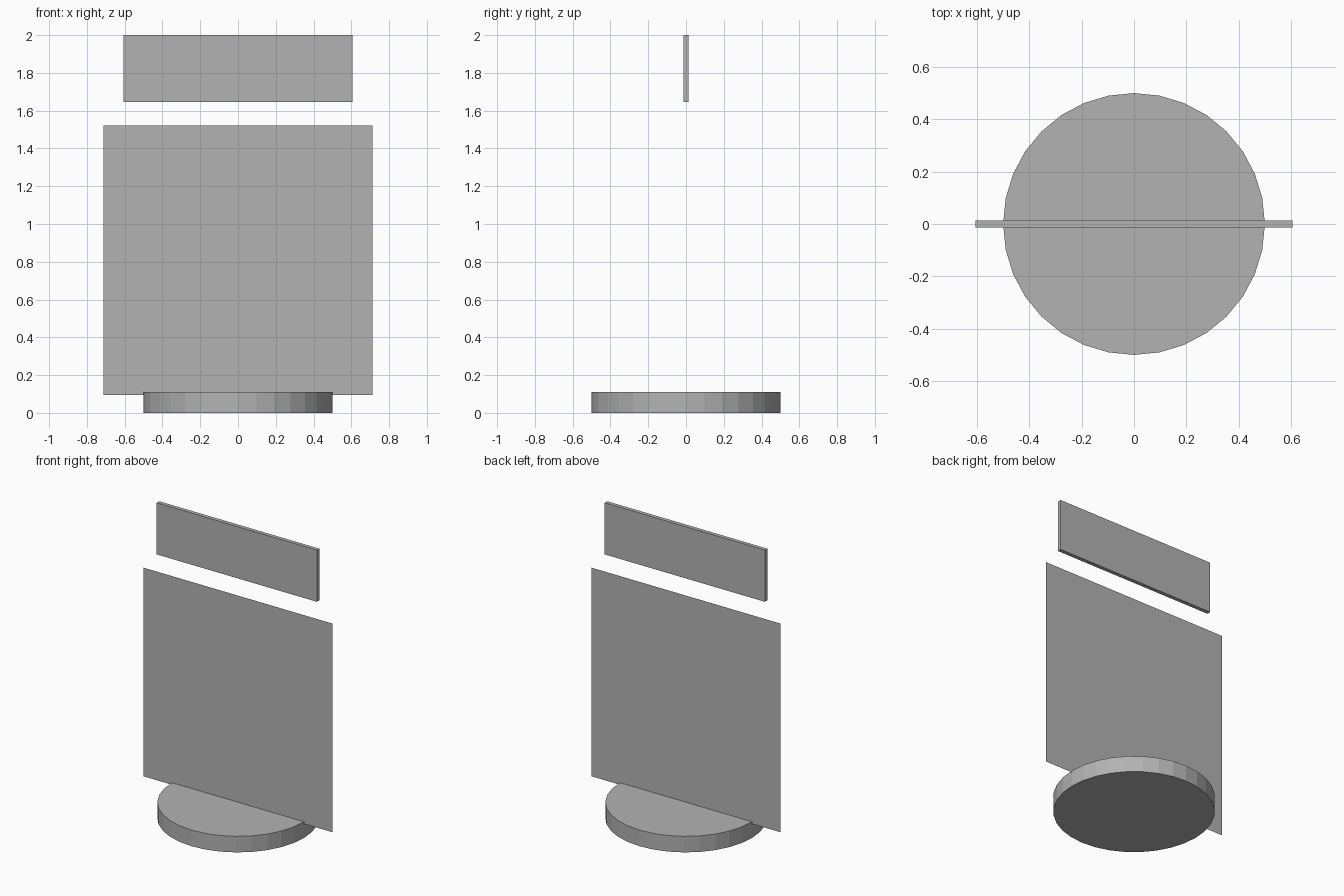
import bpy
from math import pi

cube = bpy.data.objects.get("Cube")
if cube:
    bpy.data.objects.remove(cube, do_unlink=True)

# Single plain grey for every part
GREY = (0.45, 0.45, 0.45, 1)
grey = bpy.data.materials.new("plain grey")
grey.use_nodes = True
grey.diffuse_color = GREY
grey.node_tree.nodes["Principled BSDF"].inputs["Base Color"].default_value = GREY


def finish(name, size=None):
    """Name the new object, set its size and give it the material."""
    obj = bpy.context.object
    obj.name = name
    if size:
        obj.scale = size
        bpy.ops.object.transform_apply(location=False, rotation=False, scale=True)
    obj.data.materials.append(grey)
    return obj


# Round base disc, faceted
BASE_HEIGHT = 0.11
bpy.ops.mesh.primitive_cylinder_add(vertices=32, radius=0.5, depth=BASE_HEIGHT,
                                    location=(0, 0, BASE_HEIGHT / 2))
finish("base_disc")

# Upright square panel: one sheet without thickness, facing the front
PANEL_SIZE = 1.426
PANEL_BOTTOM = 0.096
bpy.ops.mesh.primitive_plane_add(size=PANEL_SIZE, rotation=(pi / 2, 0, 0),
                                 location=(0, 0, PANEL_BOTTOM + PANEL_SIZE / 2))
finish("display_panel")

# Thin sign board floating above the panel
SIGN_HEIGHT = 0.353
bpy.ops.mesh.primitive_cube_add(size=1, location=(0, 0, 2 - SIGN_HEIGHT / 2))
finish("sign_board", (1.21, 0.027, SIGN_HEIGHT))
